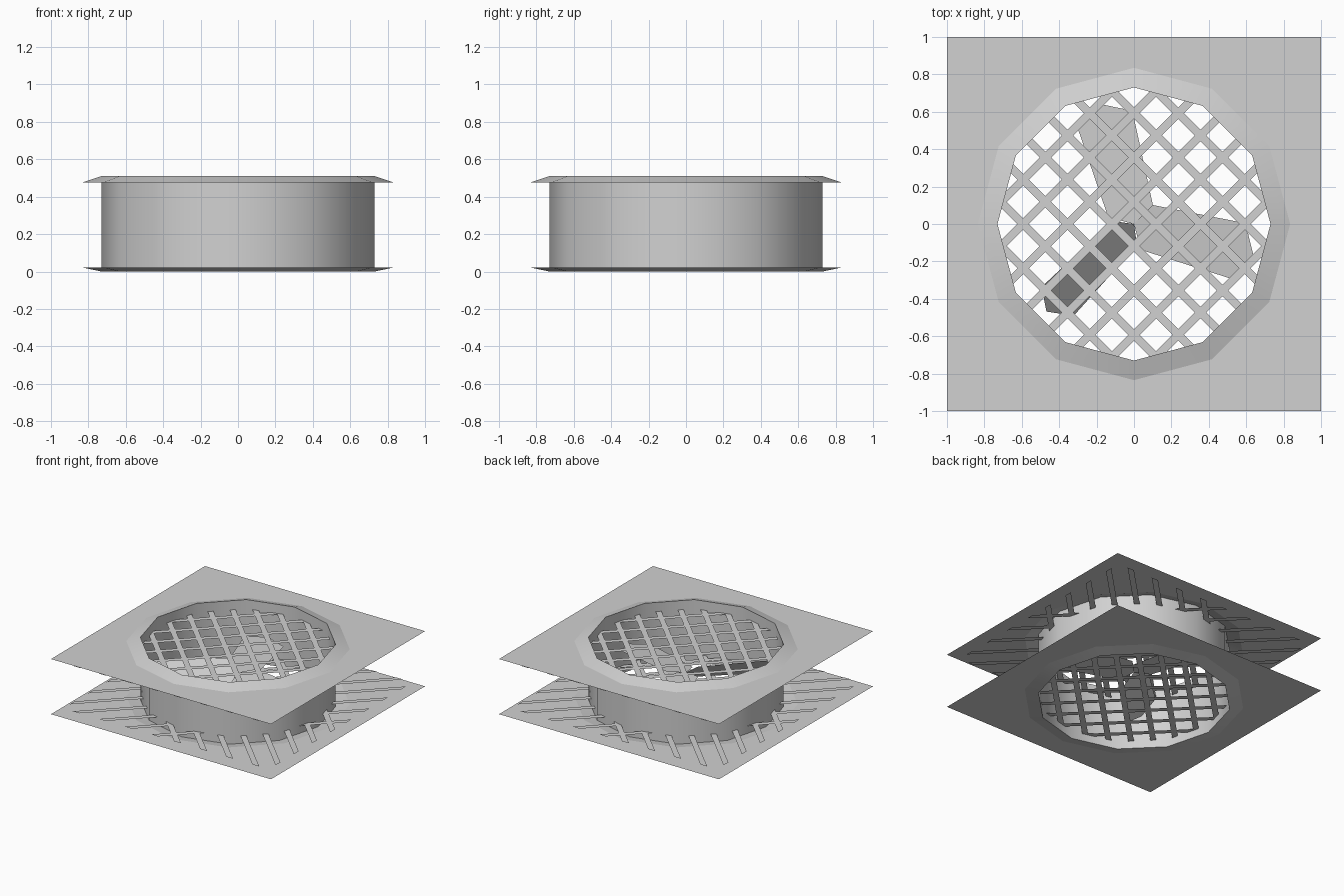
import bpy, bmesh, math
from mathutils import Matrix, Vector

cube = bpy.data.objects.get("Cube")
if cube:
    bpy.data.objects.remove(cube, do_unlink=True)

SIDES = 12
TUBE_R, RIM_R = 0.73, 0.835
TOP, TOP_PLATE, LOW_PLATE = 0.51, 0.475, 0.022
CLIP = 0.935      # half size of the square that trims the mesh bars
PITCH = 0.237     # bar spacing measured along x

metal = bpy.data.materials.new("grey metal")
metal.use_nodes = True
metal.diffuse_color = (0.64, 0.64, 0.64, 1)
metal.node_tree.nodes["Principled BSDF"].inputs["Base Color"].default_value = metal.diffuse_color


def finish(name, bm, smooth=False):
    mesh = bpy.data.meshes.new(name)
    bm.to_mesh(mesh)
    bm.free()
    mesh.materials.append(metal)
    for poly in mesh.polygons:
        poly.use_smooth = smooth
    obj = bpy.data.objects.new(name, mesh)
    bpy.context.collection.objects.link(obj)
    return obj


def ring(bm, radius, z):
    step = math.tau / SIDES
    return [bm.verts.new((radius * math.cos(i * step), radius * math.sin(i * step), z))
            for i in range(SIDES)]


def bridge(bm, low, high):
    for i in range(SIDES):
        j = (i + 1) % SIDES
        bm.faces.new((low[i], low[j], high[j], high[i]))


def band(name, r0, z0, r1, z1):
    bm = bmesh.new()
    bridge(bm, ring(bm, r0, z0), ring(bm, r1, z1))
    return finish(name, bm, smooth=True)


def plate(name, z, up):
    # square sheet with a round opening
    bm = bmesh.new()
    hole = ring(bm, RIM_R, z)
    square = []
    for v in hole:
        square.append(bm.verts.new((*(v.co.xy / max(abs(v.co.x), abs(v.co.y))), z)))
    bridge(bm, hole, square)
    # corner triangles
    for i in range(SIDES):
        a, b = square[i], square[(i + 1) % SIDES]
        if min(abs(a.co.x - b.co.x), abs(a.co.y - b.co.y)) > 0.01:
            corner = bm.verts.new((math.copysign(1, a.co.x + b.co.x),
                                   math.copysign(1, a.co.y + b.co.y), z))
            bm.faces.new((a, b, corner))
    bmesh.ops.recalc_face_normals(bm, faces=bm.faces)
    bm.normal_update()
    if (sum(f.normal.z for f in bm.faces) > 0) != up:
        bmesh.ops.reverse_faces(bm, faces=bm.faces)
    return finish(name, bm)


def mesh_guard(name, z):
    # diagonal flat bars in two directions, trimmed to a square
    bm = bmesh.new()
    for turn in (45, 135):
        for k in range(8):
            offset = (k - 3.5) * PITCH / math.sqrt(2)
            place = (Matrix.Rotation(math.radians(turn), 4, "Z")
                     @ Matrix.Translation((0, offset, 0))
                     @ Matrix.Diagonal((3, 0.044, 1, 1)))
            bmesh.ops.create_grid(bm, x_segments=1, y_segments=1, size=0.5, matrix=place)
    for normal in ((1, 0, 0), (-1, 0, 0), (0, 1, 0), (0, -1, 0)):
        bmesh.ops.bisect_plane(bm, geom=bm.verts[:] + bm.edges[:] + bm.faces[:],
                               plane_co=Vector(normal) * CLIP, plane_no=normal,
                               clear_outer=True)
    obj = finish(name, bm)
    obj.location.z = z
    return obj


def blade(name, angle, roll):
    # flat blade, twisted about its own length
    outline = [(0, 0), (0.07, -0.125), (0.587, -0.15), (0.662, 0), (0.575, 0.16), (0.07, 0.125)]
    bm = bmesh.new()
    bm.faces.new([bm.verts.new((u, v, 0)) for u, v in outline])
    obj = finish(name, bm)
    obj.matrix_world = (Matrix.Translation((0, 0, 0.25))
                        @ Matrix.Rotation(math.radians(angle), 4, "Z")
                        @ Matrix.Rotation(math.radians(roll), 4, "X"))
    return obj


# Duct wall and sloped collars
band("duct_wall", TUBE_R, 0, TUBE_R, TOP)
band("top_collar", RIM_R, TOP_PLATE, TUBE_R, TOP)
band("bottom_collar", TUBE_R, 0, RIM_R, LOW_PLATE)

# Mounting plates
plate("top_plate", TOP_PLATE, True)
plate("bottom_plate", LOW_PLATE, False)

# Guards just inside each plate
mesh_guard("top_guard", TOP_PLATE - 0.04)
mesh_guard("bottom_guard", LOW_PLATE + 0.04)

# Fan
for name, angle, roll in (("fan_blade_back", 105, 8),
                          ("fan_blade_side", -15, 8),
                          ("fan_blade_front", 225, -42)):
    blade(name, angle, roll)
